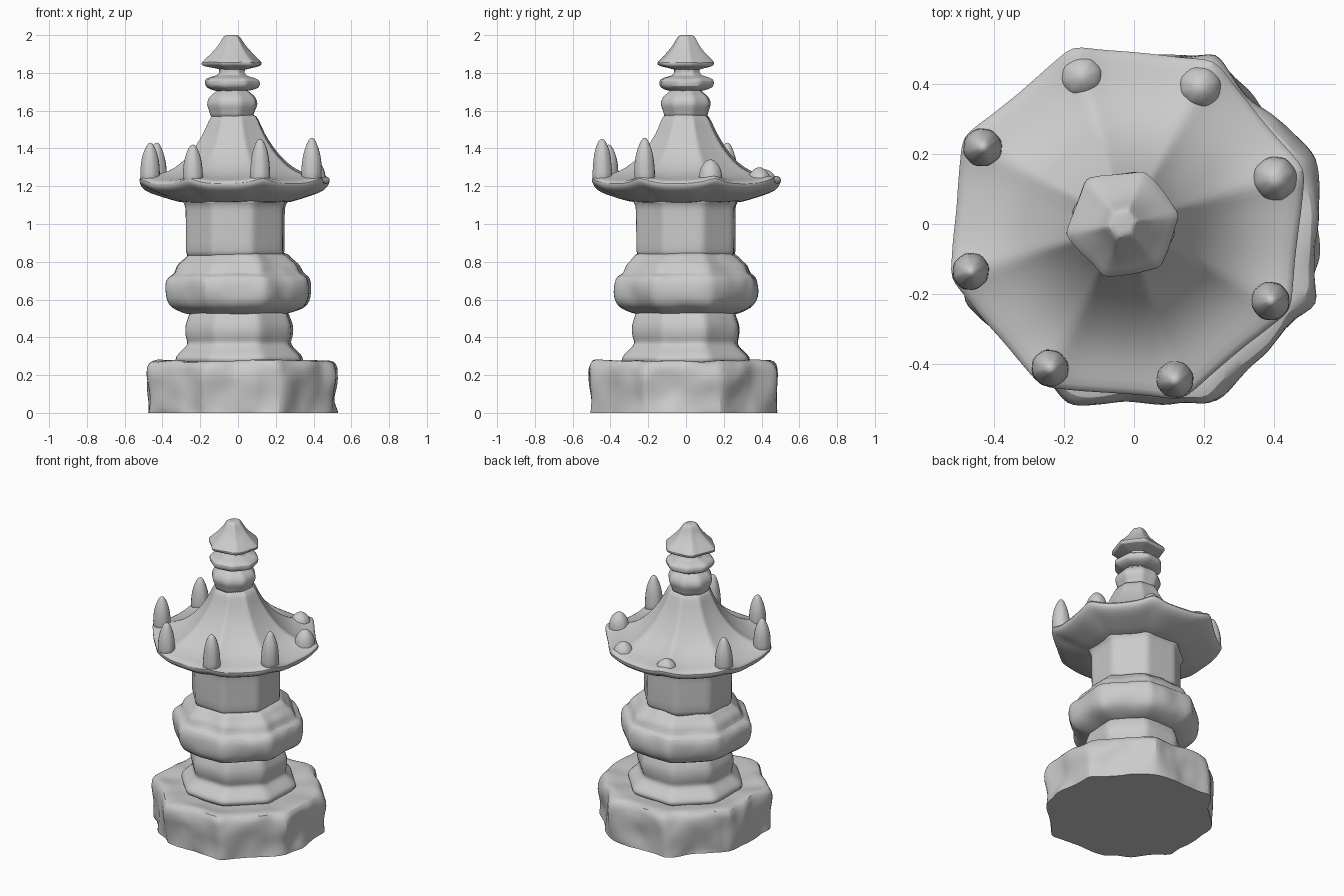
import bpy, bmesh, math
from mathutils import Vector, noise

cube = bpy.data.objects.get("Cube")
if cube:
    bpy.data.objects.remove(cube, do_unlink=True)

stone = bpy.data.materials.new("grey stone")
stone.use_nodes = True
GREY = (0.6, 0.6, 0.6, 1)
stone.diffuse_color = GREY
stone.node_tree.nodes["Principled BSDF"].inputs["Base Color"].default_value = GREY


def loft(name, profile, centre, sides=8, turn=20, steps=6, wear=0.0, freq=6, lift=0.0, flat_foot=False):
    """Stack polygon rings of (corner radius, height), worn by noise and lifted at the outer corners."""
    bm = bmesh.new()
    rings = []
    widest = max(r for r, z in profile)
    for row, (r, z) in enumerate(profile):
        ring = []
        for i in range(sides * steps):
            side, t = i // steps, (i % steps) / steps
            a, b = (math.radians(turn) + math.tau * (side + k) / sides for k in (0, 1))
            p = Vector((math.cos(a), math.sin(a), 0)).lerp(Vector((math.cos(b), math.sin(b), 0)), t) * r
            corner = abs(2 * t - 1) ** 3
            p += Vector((centre[0], centre[1], z + lift * corner * (r / widest) ** 3))
            chip = wear * (noise.noise(p * freq) + 0.5 * noise.noise(p * freq * 2.3))
            p.x += chip * math.cos(a + (b - a) * t)
            p.y += chip * math.sin(a + (b - a) * t)
            if row > 1 or not flat_foot:
                p.z += 0.5 * wear * noise.noise(p * freq + Vector((9, 4, 2)))
            ring.append(bm.verts.new(p))
        rings.append(ring)
    n = sides * steps
    for low, high in zip(rings, rings[1:]):
        for i in range(n):
            j = (i + 1) % n
            bm.faces.new((low[i], low[j], high[j], high[i]))
    bm.faces.new(rings[0][::-1])
    bm.faces.new(rings[-1])
    if flat_foot:
        crease = bm.edges.layers.float.new("crease_edge")
        for i in range(n):
            bm.edges.get((rings[0][i], rings[0][(i + 1) % n]))[crease] = 1
    mesh = bpy.data.meshes.new(name)
    bm.to_mesh(mesh)
    bm.free()
    mesh.materials.append(stone)
    obj = bpy.data.objects.new(name, mesh)
    bpy.context.collection.objects.link(obj)
    smooth = obj.modifiers.new("Smooth", "SUBSURF")
    smooth.levels = smooth.render_levels = 1
    bpy.ops.object.select_all(action="DESELECT")
    obj.select_set(True)
    bpy.context.view_layer.objects.active = obj
    bpy.ops.object.shade_smooth_by_angle(angle=math.radians(50))
    return obj


# Weathered plinth
loft("plinth", [(0.53, 0), (0.53, 0.02), (0.525, 0.08), (0.535, 0.14), (0.54, 0.19), (0.535, 0.24),
                (0.515, 0.275), (0.47, 0.28), (0.38, 0.265), (0.3, 0.265)],
     (0.02, -0.015), turn=22, steps=10, wear=0.028, freq=7, flat_foot=True)

# Stepped pedestal and its waist
loft("pedestal", [(0.36, 0.24), (0.365, 0.285), (0.355, 0.305), (0.305, 0.345), (0.295, 0.36), (0.29, 0.375),
                  (0.3, 0.4), (0.305, 0.44), (0.3, 0.48), (0.28, 0.52), (0.28, 0.56)],
     (0.005, 0), turn=20, wear=0.006)

# Lotus collar under the shaft
loft("collar", [(0.27, 0.52), (0.3, 0.53), (0.37, 0.555), (0.4, 0.59), (0.412, 0.64), (0.41, 0.69),
                (0.395, 0.725), (0.36, 0.735), (0.35, 0.765), (0.335, 0.79), (0.305, 0.81), (0.28, 0.84), (0.25, 0.85)],
     (0, 0), turn=20, steps=8, wear=0.014, freq=8)

# Octagonal shaft
loft("shaft", [(0.278, 0.8), (0.278, 0.85), (0.28, 0.95), (0.28, 1.05), (0.28, 1.1), (0.3, 1.12), (0.3, 1.14)],
     (-0.015, 0), turn=19, wear=0.004)

# Sweeping roof
AXIS = (-0.02, 0)
loft("roof", [(0.25, 1.11), (0.32, 1.115), (0.4, 1.14), (0.49, 1.165), (0.525, 1.19), (0.53, 1.215), (0.515, 1.23),
              (0.45, 1.24), (0.37, 1.265), (0.29, 1.32), (0.22, 1.4), (0.17, 1.48), (0.14, 1.55), (0.12, 1.59)],
     AXIS, turn=17, steps=8, wear=0.007, freq=5, lift=0.035)

# Upright finials on the roof corners, three of them worn down to stumps
for i, tip in enumerate([1.34, 1.3, 1.29, 1.43, 1.43, 1.42, 1.45, 1.455]):
    a = math.radians(17 + 45 * i)
    reach = 0.465 if tip > 1.4 else 0.44
    h = tip - 1.2
    width = 0.054 if tip > 1.4 else 0.062
    shape = [(1.1, 0), (1.05, 0.3), (1, 0.5), (0.85, 0.7), (0.58, 0.86), (0.34, 0.96), (0.12, 1)]
    loft("roof_finial", [(width * w, 1.2 + h * t) for w, t in shape],
         (AXIS[0] + reach * math.cos(a), reach * math.sin(a)), turn=17 + 45 * i, steps=2, wear=0.006)

# Spire: moulded neck, ring and small canopy
TOP = (-0.03, 0)
loft("spire_neck", [(0.125, 1.55), (0.12, 1.59), (0.14, 1.62), (0.142, 1.65), (0.12, 1.685), (0.085, 1.7),
                    (0.08, 1.74)], TOP, turn=17, steps=4, wear=0.006)
loft("spire_ring", [(0.075, 1.7), (0.13, 1.715), (0.152, 1.73), (0.154, 1.76), (0.135, 1.775), (0.075, 1.785),
                    (0.068, 1.81), (0.085, 1.84)], TOP, turn=30, steps=4, wear=0.01)
loft("spire_canopy", [(0.06, 1.81), (0.1, 1.825), (0.165, 1.835), (0.172, 1.855), (0.145, 1.875), (0.1, 1.915),
                      (0.07, 1.95), (0.052, 1.98), (0.04, 1.998), (0.02, 2.0)],
     TOP, sides=6, turn=10, steps=6, wear=0.01, freq=9)
